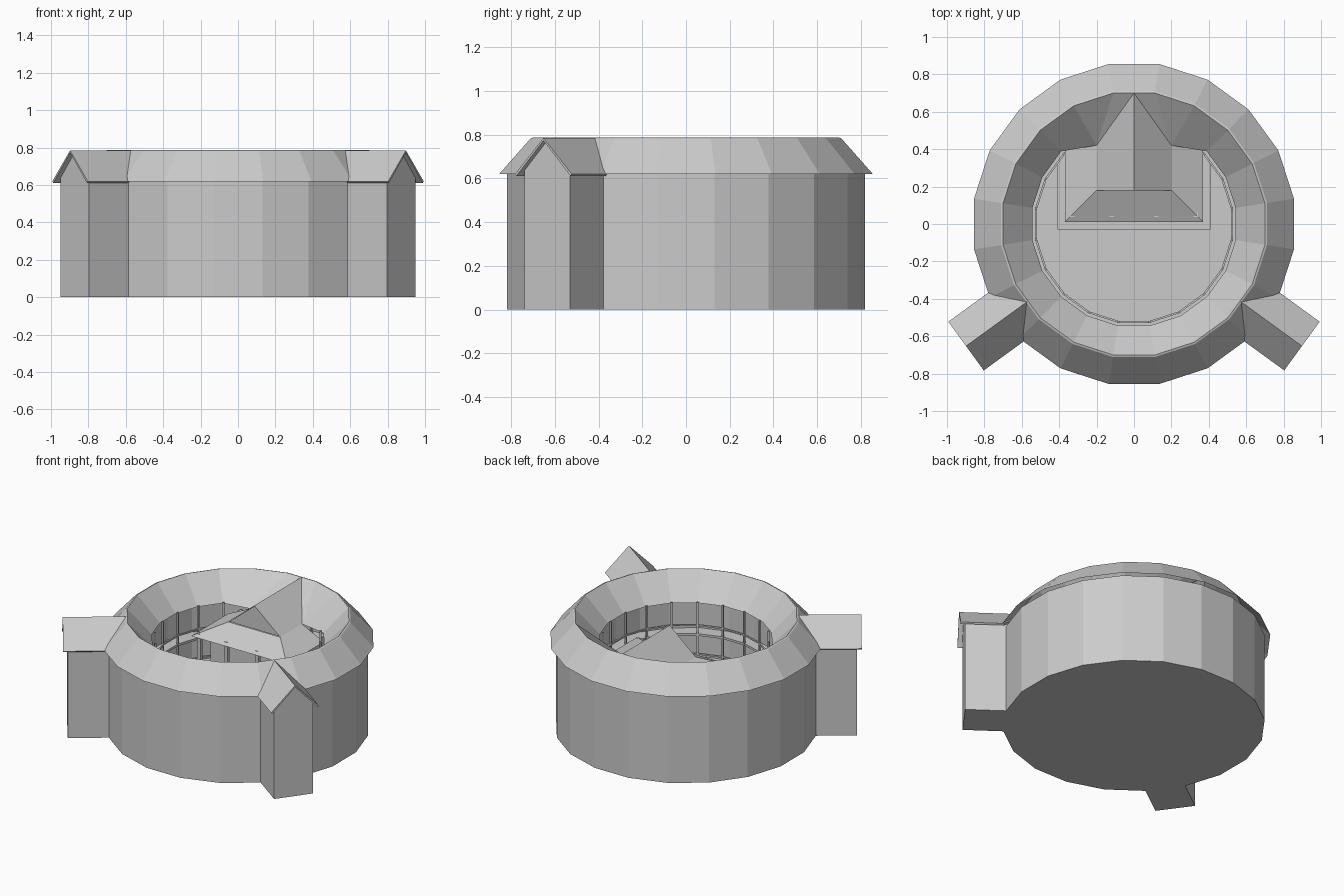
import bpy, bmesh, math
from mathutils import Vector

if "Cube" in bpy.data.objects:
    bpy.data.objects.remove(bpy.data.objects["Cube"])

N = 20
ANG = [math.radians(9 + 18 * k) for k in range(N)]
grey = bpy.data.materials.new("plain_grey")
grey.diffuse_color = (0.6, 0.6, 0.6, 1)
grey.use_nodes = True
grey.node_tree.nodes["Principled BSDF"].inputs["Base Color"].default_value = grey.diffuse_color


def mesh(name, verts, faces, fix_normals=True):
    bm = bmesh.new()
    vs = [bm.verts.new(v) for v in verts]
    for f in faces:
        bm.faces.new([vs[i] for i in f])
    bmesh.ops.remove_doubles(bm, verts=bm.verts, dist=1e-4)
    if fix_normals:
        bmesh.ops.recalc_face_normals(bm, faces=bm.faces)
    me = bpy.data.meshes.new(name)
    bm.to_mesh(me)
    bm.free()
    me.materials.append(grey)
    ob = bpy.data.objects.new(name, me)
    bpy.context.collection.objects.link(ob)
    return ob


def lathe(name, profile):
    """Closed (radius, z) profile turned into a 20-sided ring."""
    P = len(profile)
    verts = [(r * math.cos(a), r * math.sin(a), z) for a in ANG for r, z in profile]
    faces = [(k * P + j, k * P + (j + 1) % P,
              (k + 1) % N * P + (j + 1) % P, (k + 1) % N * P + j)
             for k in range(N) for j in range(P)]
    return mesh(name, verts, faces)


def prism(name, outline, z0, z1):
    n = len(outline)
    verts = [(x, y, z) for z in (z0, z1) for x, y in outline]
    faces = [tuple(range(n))[::-1], tuple(range(n, 2 * n))]
    faces += [(i, (i + 1) % n, n + (i + 1) % n, n + i) for i in range(n)]
    return mesh(name, verts, faces)


def box(name, x0, x1, y0, y1, z0, z1):
    return prism(name, [(x0, y0), (x1, y0), (x1, y1), (x0, y1)], z0, z1)


# courtyard floor and round outer wall
prism("courtyard_floor", [(0.82 * math.cos(a), 0.82 * math.sin(a)) for a in ANG], 0, 0.01)
lathe("ring_wall", [(0.83, 0), (0.83, 0.62), (0.62, 0.62), (0.62, 0)])

# inner galleries: walkways, handrails and posts
for i, z in enumerate((0.2, 0.4)):
    lathe(f"gallery_floor_{i}", [(0.53, z), (0.62, z), (0.62, z + 0.015), (0.53, z + 0.015)])
    lathe(f"gallery_rail_{i}", [(0.525, z + 0.07), (0.535, z + 0.07),
                                (0.535, z + 0.08), (0.525, z + 0.08)])
for k, a in enumerate(ANG):
    x, y = 0.53 * math.cos(a), 0.53 * math.sin(a)
    post = [(x + 0.008 * math.cos(a + t), y + 0.008 * math.sin(a + t))
            for t in (0.785, 2.356, 3.927, 5.498)]
    prism(f"gallery_post_{k}", post, 0.01, 0.635)

# ring roof: the inner slope is pulled in towards the hall at the back
rows = [(0.866, 0.62), (0.72, 0.783), (0.709, 0.787), (0.55, 0.62)]
verts, faces = [], []
for k, a in enumerate(ANG):
    for j, (r, z) in enumerate(rows):
        x, y = r * math.cos(a), r * math.sin(a)
        if j == 3 and 3 <= k <= 6:
            x, y = math.copysign(0.2, x), 0.42
        verts.append((x, y, z))
for k in range(N):
    for j in range(3):
        if (k, j) != (4, 2):
            m = (k + 1) % N
            faces.append((k * 4 + j, m * 4 + j, m * 4 + j + 1, k * 4 + j + 1))
verts.append((0, 0.70, 0.787))
faces += [(4 * 4 + 2, 80, 4 * 4 + 3), (80, 5 * 4 + 2, 5 * 4 + 3), (4 * 4 + 2, 5 * 4 + 2, 80)]
mesh("ring_roof", verts, faces)

# two gabled wings, mirrored left and right
for side, label in ((1, "right"), (-1, "left")):
    u = Vector((0.809 * side, -0.588, 0))
    p = Vector((0.588 * side, 0.809, 0))

    def at(along, across, z):
        return u * along + p * across + Vector((0, 0, z))

    sec = [(-0.13, 0), (0.13, 0), (0.13, 0.64), (0, 0.772), (-0.13, 0.64)]
    wv = [at(d, s, z) for d in (0.80, 1.08) for s, z in sec]
    wf = [(0, 1, 2, 3, 4), (5, 6, 7, 8, 9)]
    wf += [(i, (i + 1) % 5, 5 + (i + 1) % 5, 5 + i) for i in range(5)]
    mesh(f"wing_wall_{label}", wv, wf)
    rv = [at(0.70, 0, 0.785), at(1.11, 0, 0.785)]
    rv += [at(d, s, 0.62) for s in (-0.161, 0.161) for d in (0.835, 1.11)]
    roof = mesh(f"wing_roof_{label}", rv, [(0, 1, 3, 2), (1, 0, 4, 5)])
    # thin roof edge
    if roof.data.polygons[0].normal.z < 0:
        roof.data.flip_normals()
    mod = roof.modifiers.new("thickness", "SOLIDIFY")
    mod.thickness = 0.012
    mod.offset = -1

# hall at the back of the courtyard
box("hall_podium", -0.41, 0.41, -0.03, 0.46, 0, 0.03)
box("hall_lower_wall", -0.33, 0.33, 0.17, 0.5, 0.03, 0.55)
for i, x in enumerate((-0.33, -0.12, 0.12, 0.33)):
    box(f"hall_column_{i}", x - 0.012, x + 0.012, 0.038, 0.062, 0.03, 0.555)

# hall skirt roof on three sides
mesh("hall_skirt_roof",
     [(-0.37, 0.42, 0.54), (-0.37, 0.01, 0.54), (0.37, 0.01, 0.54), (0.37, 0.42, 0.54),
      (-0.2, 0.42, 0.62), (-0.2, 0.18, 0.62), (0.2, 0.18, 0.62), (0.2, 0.42, 0.62)],
     [(0, 1, 5, 4), (1, 2, 6, 5), (2, 3, 7, 6)])

# hall gable roof running back into the ring roof
mesh("hall_gable_roof",
     [(0, 0.70, 0.787), (0, 0.18, 0.787), (-0.2, 0.18, 0.62), (-0.2, 0.42, 0.62),
      (0.2, 0.18, 0.62), (0.2, 0.42, 0.62)],
     [(0, 3, 2, 1), (0, 1, 4, 5)])
mesh("hall_gable_wall", [(-0.195, 0.185, 0.62), (0.195, 0.185, 0.62), (0, 0.185, 0.783)],
     [(0, 1, 2)], False)
